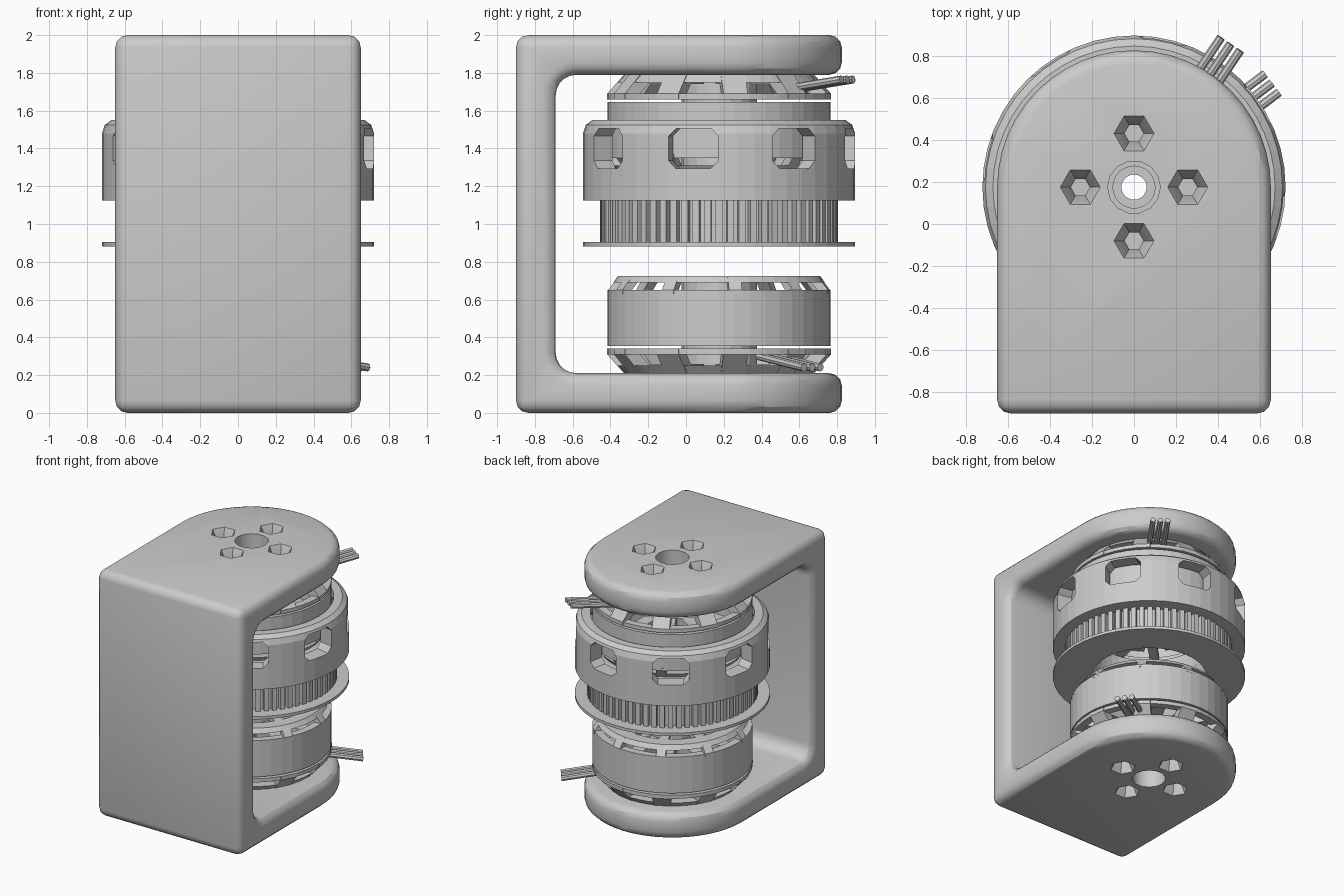
import bpy, bmesh, math
from mathutils import Matrix, Vector

cube = bpy.data.objects.get("Cube")
if cube:
    bpy.data.objects.remove(cube, do_unlink=True)

AXIS = Vector((0, 0.175, 0))      # common axis of motors, pulley and rounded arms

grey = bpy.data.materials.new("plain_grey")
grey.use_nodes = True
grey.diffuse_color = (0.6, 0.6, 0.6, 1)
grey.node_tree.nodes["Principled BSDF"].inputs["Base Color"].default_value = (0.6, 0.6, 0.6, 1)


def finish(name, bm):
    bmesh.ops.remove_doubles(bm, verts=bm.verts, dist=1e-5)
    bmesh.ops.recalc_face_normals(bm, faces=bm.faces)
    me = bpy.data.meshes.new(name)
    bm.to_mesh(me)
    bm.free()
    me.materials.append(grey)
    ob = bpy.data.objects.new(name, me)
    bpy.context.collection.objects.link(ob)
    return ob


def prism(bm, loop, offset):
    """Extrude a closed loop of points along an offset."""
    a = [bm.verts.new(p) for p in loop]
    b = [bm.verts.new(Vector(p) + Vector(offset)) for p in loop]
    bm.faces.new(a)
    bm.faces.new(b[::-1])
    for i in range(len(a)):
        j = (i + 1) % len(a)
        bm.faces.new((a[j], a[i], b[i], b[j]))


def lathe(name, profile, sides=44, center=AXIS):
    """Turn a closed (radius, height) profile around a vertical axis."""
    bm = bmesh.new()
    rings = []
    for r, z in profile:
        rings.append([bm.verts.new((center.x + r * math.cos(t), center.y + r * math.sin(t), z))
                      for t in (math.tau * k / sides for k in range(sides))])
    for i, ring in enumerate(rings):
        j = (i + 1) % len(rings)
        if profile[i][0] == 0 and profile[j][0] == 0:
            continue
        for k in range(sides):
            m = (k + 1) % sides
            bm.faces.new((ring[k], ring[m], rings[j][m], rings[j][k]))
    return finish(name, bm)


def tube(name, r0, r1, z0, z1, sides=44):
    return lathe(name, [(r0, z0), (r1, z0), (r1, z1), (r0, z1)], sides)


def radial(name, profile, width, count, start=0):
    """Repeat a (radius, height) plate around the axis."""
    bm = bmesh.new()
    for k in range(count):
        t = start + math.tau * k / count
        out = Vector((math.cos(t), math.sin(t), 0))
        side = Vector((-out.y, out.x, 0)) * width
        prism(bm, [AXIS + out * r + Vector((0, 0, z)) - side / 2 for r, z in profile], side)
    return finish(name, bm)


def apply(ob, kind, **settings):
    mod = ob.modifiers.new(kind.lower(), kind)
    for key, value in settings.items():
        setattr(mod, key, value)
    bpy.ops.object.select_all(action="DESELECT")
    bpy.context.view_layer.objects.active = ob
    ob.select_set(True)
    bpy.ops.object.modifier_apply(modifier=mod.name)


def boolean(ob, cutter, operation="DIFFERENCE"):
    apply(ob, "BOOLEAN", object=cutter, operation=operation, solver="EXACT")
    bpy.data.objects.remove(cutter, do_unlink=True)


# Bracket: C-shaped side profile with filleted inner corners
fillet = 0.11
arc = [math.pi / 2 * k / 5 for k in range(6)]
low = [(-0.69 + fillet * (1 - math.sin(t)), 0.21 + fillet * (1 - math.cos(t))) for t in arc]
high = [(y, 2 - z) for y, z in reversed(low)]
outline = [(-1, 0), (1, 0), (1, 0.21)] + low + high + [(1, 1.79), (1, 2), (-1, 2)]
# keep the inner corner running from the lower arm, up the wall, to the upper arm
inner = sorted(low, key=lambda p: p[1]) + sorted(high, key=lambda p: p[1])
outline = [(-1, 0), (1, 0), (1, 0.21)] + inner + [(1, 1.79), (1, 2), (-1, 2)]
bm = bmesh.new()
prism(bm, [(-0.8, y, z) for y, z in outline], (1.6, 0, 0))
bracket = finish("bracket", bm)

# Plan shape: square at the wall, round at the free end
bm = bmesh.new()
plan = [(-0.65, -0.9, -0.1), (0.65, -0.9, -0.1)]
plan += [(0.65 * math.cos(t), AXIS.y + 0.65 * math.sin(t), -0.1)
         for t in (math.pi * k / 24 for k in range(25))]
prism(bm, plan, (0, 0, 2.2))
boolean(bracket, finish("plan_cutter", bm), "INTERSECT")
apply(bracket, "BEVEL", width=0.065, segments=3, limit_method="ANGLE", angle_limit=math.radians(50))

# Centre hole and four countersunk screw holes through both arms
boolean(bracket, lathe("shaft_cutter", [(0, -0.1), (0.125, -0.1), (0.125, 2.1), (0, 2.1)], 14))
for k in range(4):
    spot = AXIS + Matrix.Rotation(math.pi / 2 * k, 3, "Z") @ Vector((0.255, 0, 0))
    boolean(bracket, lathe("screw_cutter", [(0, -0.03), (0.11, -0.03), (0.045, 0.1),
                                            (0.045, 1.9), (0.11, 2.03), (0, 2.03)], 6, spot))
bpy.ops.object.shade_smooth_by_angle(angle=math.radians(30))

# Lower motor
motor = [
    tube("motor_can", 0.53, 0.59, 0.355, 0.635),
    tube("motor_core", 0.06, 0.2, 0.23, 0.715, 20),
    radial("stator_coils", [(0.18, 0.38), (0.5, 0.38), (0.5, 0.61), (0.18, 0.61)], 0.1, 12),
    # mounting end
    tube("mount_rim", 0.53, 0.59, 0.31, 0.34),
    lathe("mount_foot", [(0.43, 0.21), (0.5, 0.21), (0.535, 0.25), (0.43, 0.25)]),
    tube("mount_plate", 0.1, 0.35, 0.21, 0.25, 24),
    radial("mount_spokes", [(0.3, 0.21), (0.5, 0.21), (0.59, 0.31), (0.59, 0.34),
                            (0.53, 0.34), (0.45, 0.26), (0.3, 0.26)], 0.13, 10, 0.15),
    # free end
    tube("cap_rim", 0.53, 0.59, 0.625, 0.65),
    lathe("cap_ring", [(0.44, 0.70), (0.56, 0.69), (0.535, 0.725), (0.44, 0.725)]),
    radial("cap_spokes", [(0.16, 0.69), (0.5, 0.69), (0.55, 0.63), (0.59, 0.63),
                          (0.59, 0.65), (0.535, 0.722), (0.16, 0.722)], 0.07, 10, 0.15),
]

# Upper motor: the lower one turned over about mid height
flip = Matrix.Translation((0, 0, 2)) @ Matrix.Diagonal((1, 1, -1, 1))
for ob in motor:
    twin = bpy.data.objects.new("upper_" + ob.name, ob.data.copy())
    twin.data.transform(flip)
    twin.data.flip_normals()
    bpy.context.collection.objects.link(twin)
    ob.name = "lower_" + ob.name

# Hub shell around the upper motor, with eight windows
hub = lathe("hub_shell", [(0.43, 1.125), (0.72, 1.125), (0.72, 1.48), (0.705, 1.525),
                          (0.67, 1.55), (0.605, 1.55), (0.605, 1.27), (0.43, 1.27)], 48)
windows = radial("window_cutter", [(0.5, 1.295), (0.85, 1.295), (0.85, 1.505), (0.5, 1.505)],
                 0.27, 8, math.radians(-11))
apply(windows, "BEVEL", width=0.04, segments=1)
boolean(hub, windows)

# Toothed belt pulley and its flange
tube("pulley_core", 0.43, 0.59, 0.9, 1.13, 64)
radial("pulley_teeth", [(0.57, 0.9), (0.63, 0.9), (0.63, 1.13), (0.57, 1.13)], 0.036, 64)
tube("pulley_flange", 0.43, 0.72, 0.882, 0.905, 48)


# Three wires leaving each motor
def wires(name, degrees, z0, z1):
    t = math.radians(degrees)
    out = Vector((math.cos(t), math.sin(t), 0))
    side = Vector((-out.y, out.x, 0))
    bm = bmesh.new()
    for k in (-1, 0, 1):
        a = AXIS + out * 0.42 + side * 0.055 * k + Vector((0, 0, z0))
        b = AXIS + out * 0.82 + side * 0.055 * k + Vector((0, 0, z1))
        turn = (b - a).to_track_quat("Z", "Y").to_matrix().to_4x4()
        bmesh.ops.create_cone(bm, cap_ends=True, segments=8, radius1=0.021, radius2=0.021,
                              depth=(b - a).length, matrix=Matrix.Translation((a + b) / 2) @ turn)
    finish(name, bm)


wires("upper_wires", 56, 1.71, 1.765)
wires("lower_wires", 37, 0.3, 0.24)
